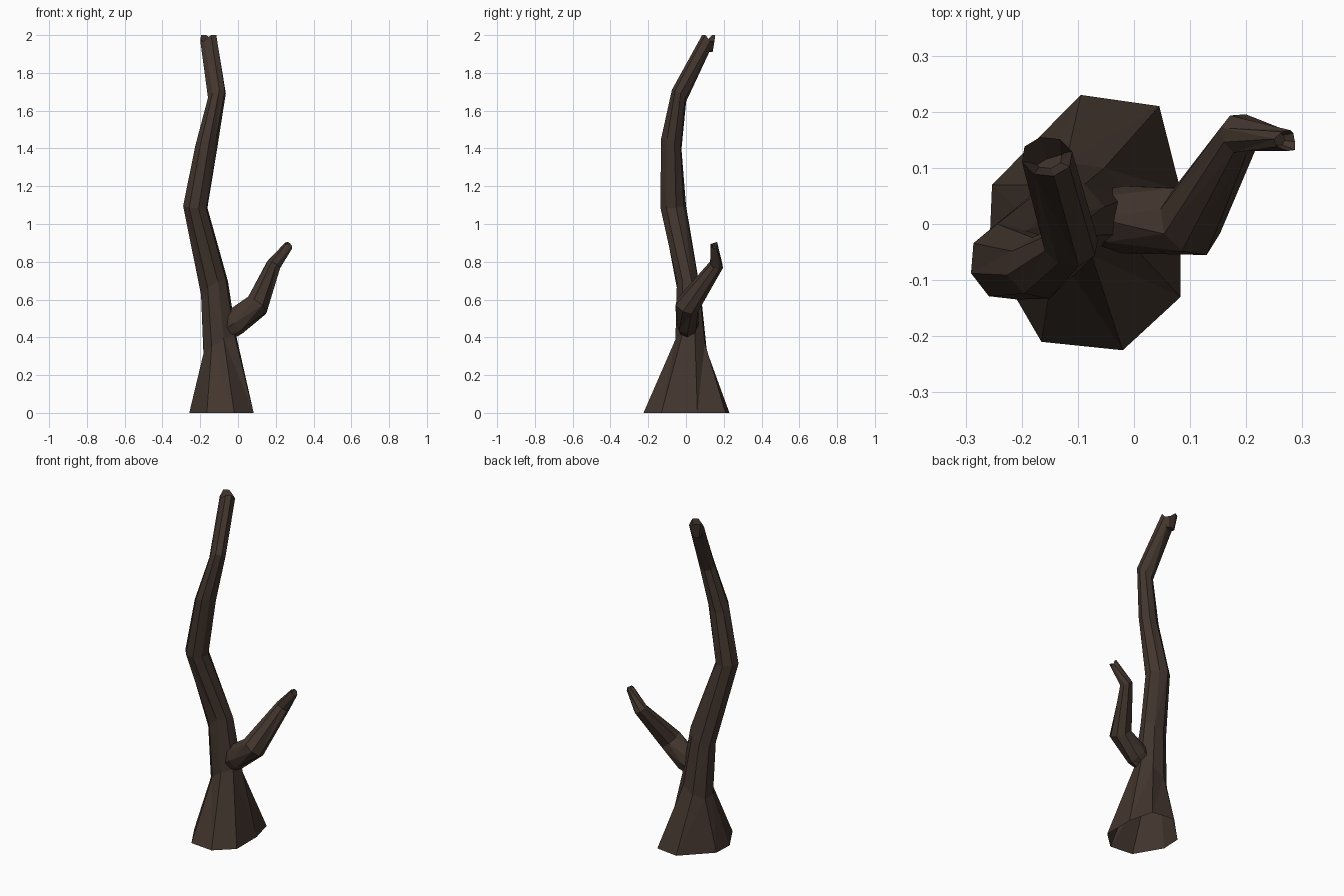
import bpy, bmesh, math, random
from mathutils import Vector

random.seed(4)
SIDES = 8

if "Cube" in bpy.data.objects:
    bpy.data.objects.remove(bpy.data.objects["Cube"])

# Single bark colour
bark = bpy.data.materials.new("dark_bark")
bark.use_nodes = True
colour = (0.055, 0.036, 0.027, 1)
bark.diffuse_color = colour
bark.node_tree.nodes["Principled BSDF"].inputs["Base Color"].default_value = colour


def loft(name, rings):
    """Skin a list of rings with triangles, leaving both ends open."""
    bm = bmesh.new()
    loops = [[bm.verts.new(p) for p in ring] for ring in rings]
    for low, high in zip(loops, loops[1:]):
        for i in range(SIDES):
            j = (i + 1) % SIDES
            bm.faces.new((low[i], low[j], high[j], high[i]))
    bm.faces.new(loops[-1])
    bmesh.ops.triangulate(bm, faces=bm.faces[:], quad_method='SHORT_EDGE')
    mesh = bpy.data.meshes.new(name)
    bm.to_mesh(mesh)
    bm.free()
    mesh.materials.append(bark)
    obj = bpy.data.objects.new(name, mesh)
    bpy.context.collection.objects.link(obj)
    return obj


def hollow_end(rings, axis, jag, depth):
    """Splinter the last ring and sink a smaller ring inside it."""
    tip = rings[-1]
    centre = sum(tip, Vector()) / SIDES
    rings[-1] = [p - axis * (jag if i % 4 in (1, 2) else 0) for i, p in enumerate(tip)]
    rings.append([centre + (p - centre) * 0.6 - axis * depth for p in tip])


def level_ring(x0, x1, y0, y1, z, slope_x, slope_y, rough):
    """Ring filling an x and y extent, tilted by two slopes."""
    ring = []
    for i in range(SIDES):
        a = math.radians(-30 + 45 * i)
        k = 1.03 - random.uniform(0, rough)
        dx = math.cos(a) * (x1 - x0) / 2 * k
        dy = math.sin(a) * (y1 - y0) / 2 * k
        ring.append(Vector(((x0 + x1) / 2 + dx, (y0 + y1) / 2 + dy,
                            z + dx * slope_x + dy * slope_y)))
    return ring


# Trunk: flared foot, then a crooked tapering stem
foot = [(0.083, -0.13), (0.083, 0.06), (0.045, 0.21), (-0.095, 0.23),
        (-0.253, 0.07), (-0.258, -0.05), (-0.165, -0.21), (-0.02, -0.225)]
trunk = [[Vector((x, y, 0)) for x, y in foot]]
for spec in [
    (-0.187, -0.008, -0.063, 0.112, 0.36, 0.6, -0.2, 0.1),
    (-0.197, -0.05, -0.058, 0.083, 0.66, 0.6, -0.4, 0.15),
    (-0.296, -0.155, -0.142, 0.002, 1.09, -0.1, 0.1, 0.12),
    (-0.228, -0.105, -0.134, -0.018, 1.42, 0.2, -0.4, 0.15),
    (-0.162, -0.06, -0.078, 0.002, 1.68, 0.4, -0.7, 0.1),
    (-0.2, -0.11, 0.085, 0.155, 2.0, 0, 0, 0),
]:
    trunk.append(level_ring(*spec))
hollow_end(trunk, Vector((0, 0, 1)), 0.03, 0.09)
loft("trunk", trunk)

# Side branch: rings set square to a bent path
path = [(-0.07, 0.01, 0.44), (-0.02, 0.008, 0.475), (0.1, 0.005, 0.57),
        (0.188, 0.16, 0.785), (0.276, 0.148, 0.895)]
radii = [0.06, 0.075, 0.077, 0.043, 0.024]
path = [Vector(p) for p in path]
branch = []
for n, (p, r) in enumerate(zip(path, radii)):
    before = (p - path[n - 1]).normalized() if n else Vector()
    after = (path[n + 1] - p).normalized() if n + 1 < len(path) else Vector()
    tangent = (before + after).normalized()
    side = tangent.cross(Vector((0, 0, 1))).normalized()
    up = side.cross(tangent)
    ring = []
    for i in range(SIDES):
        a = math.tau * i / SIDES
        k = r * random.uniform(0.88, 1.04)
        ring.append(p + side * math.cos(a) * k * 0.85 + up * math.sin(a) * k)
    branch.append(ring)
hollow_end(branch, tangent, 0.012, 0.03)
loft("side_branch", branch)
